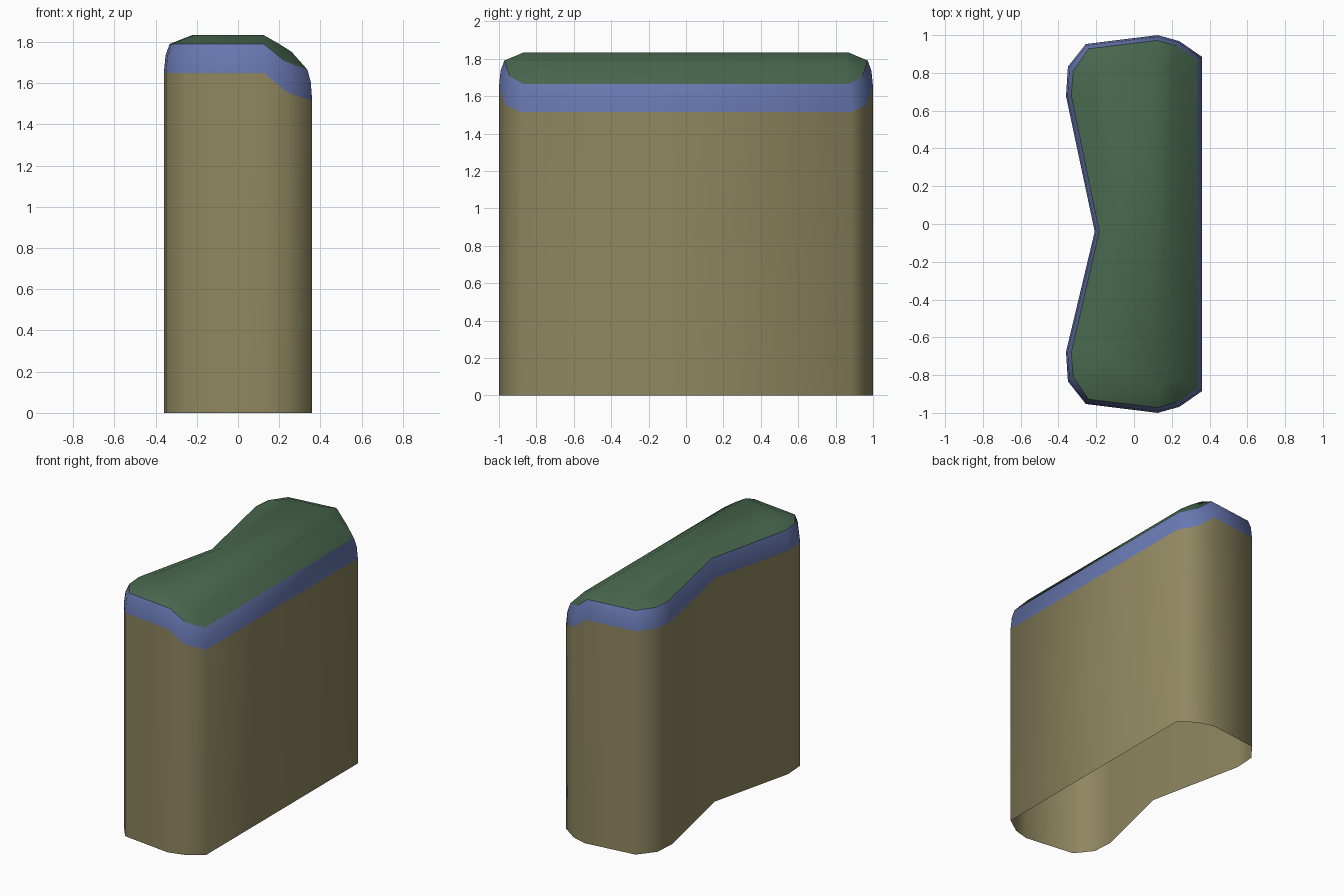
import bpy, bmesh, math

if "Cube" in bpy.data.objects:
    bpy.data.objects.remove(bpy.data.objects["Cube"])

# Half rings (y > 0), listed from the right side round to the left, plus the notch point
XS, YS = (0.36, 0.24, 0.125, -0.255, -0.35, -0.36), (0.885, 0.968, 1.0, 0.953, 0.833, 0.677)
OUTER = list(zip(XS, YS, (1.515, 1.555, 1.65, 1.65, 1.65, 1.65))) + [(-0.208, -0.04, 1.65)]
RIM = [(0.337, 0.87, 1.665), (0.23, 0.942, 1.705), (0.125, 0.972, 1.79), (-0.24, 0.928, 1.79),
       (-0.322, 0.81, 1.79), (-0.332, 0.68, 1.79), (-0.184, -0.04, 1.79)]
CREST = [(0.26, 0.815, 1.752), (0.2, 0.85, 1.79), (0.125, 0.87, 1.833), (-0.17, 0.835, 1.833),
         (-0.215, 0.765, 1.833), (-0.222, 0.665, 1.833), (-0.085, -0.04, 1.833)]


def ring(half):
    return half + [(x, -y, z) for x, y, z in reversed(half[:-1])]


def loft(name, halves, color, top_faces=()):
    bm = bmesh.new()
    rings = [[bm.verts.new(p) for p in ring(h)] for h in halves]
    n = len(rings[0])
    for a, b in zip(rings, rings[1:]):
        for i in range(n):
            j = (i + 1) % n
            bm.faces.new((a[i], a[j], b[j], b[i]))
    for f in top_faces:
        bm.faces.new([rings[-1][i] for i in f])
    me = bpy.data.meshes.new(name)
    bm.to_mesh(me)
    bm.free()
    ob = bpy.data.objects.new(name, me)
    bpy.context.collection.objects.link(ob)
    mat = bpy.data.materials.new(name + "_color")
    mat.diffuse_color = (*color, 1)
    mat.use_nodes = True
    mat.node_tree.nodes["Principled BSDF"].inputs["Base Color"].default_value = mat.diffuse_color
    me.materials.append(mat)
    bpy.ops.object.select_all(action='DESELECT')
    ob.select_set(True)
    bpy.context.view_layer.objects.active = ob
    bpy.ops.object.shade_smooth_by_angle(angle=math.radians(75))
    return ob


# Open-bottomed side wall
base = [(x, y, 0) for x, y, z in OUTER]
loft("wall", [base, OUTER], (0.275, 0.24, 0.117))

# Rounded shoulder band
mid = [(a[0] + 0.3 * (b[0] - a[0]), a[1] + 0.3 * (b[1] - a[1]), a[2] + 0.6 * (b[2] - a[2]))
       for a, b in zip(OUTER, RIM)]
loft("shoulder_band", [OUTER, mid, RIM], (0.138, 0.188, 0.44))

# Cap with a sloping right side and a flat, notched top
loft("top_cap", [RIM, CREST], (0.065, 0.139, 0.077),
     [(2, 3, 4, 5, 6), (6, 7, 8, 9, 10), (2, 6, 10), (0, 1, 2, 10, 11, 12)])
